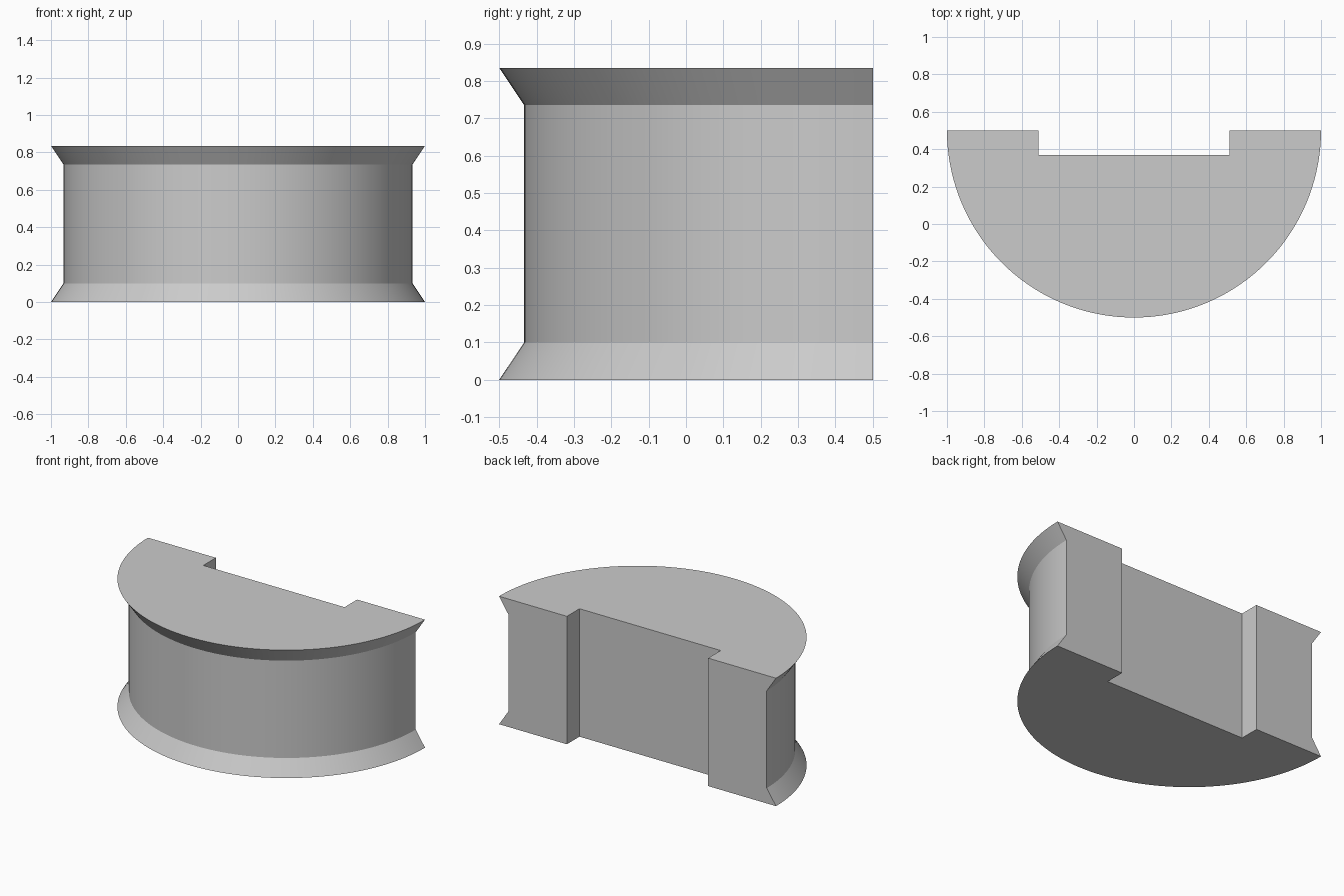
import bpy
import bmesh
import math

cube = bpy.data.objects.get("Cube")
if cube:
    bpy.data.objects.remove(cube, do_unlink=True)

HEIGHT = 0.835
LIP = 0.1            # height of each flared rim
RIM, WALL = 1.0, 0.933
BACK = 0.5           # y of the flat back, also the arc centre
NOTCH_X, NOTCH_Y = 0.51, 0.37
SEGMENTS = 72

# Single plain grey
grey = bpy.data.materials.new("plain grey")
grey.use_nodes = True
colour = (0.6, 0.6, 0.6, 1)
grey.diffuse_color = colour
grey.node_tree.nodes["Principled BSDF"].inputs["Base Color"].default_value = colour


def outline(radius):
    """Half-disc with a rectangular notch in its straight back edge."""
    angles = [math.pi * (1 + i / SEGMENTS) for i in range(SEGMENTS + 1)]
    arc = [(radius * math.cos(a), BACK + radius * math.sin(a)) for a in angles]
    notch = [(NOTCH_X, BACK), (NOTCH_X, NOTCH_Y),
             (-NOTCH_X, NOTCH_Y), (-NOTCH_X, BACK)]
    return arc + notch


# Flared half drum, built from stacked outlines
bm = bmesh.new()
profile = [(RIM, 0), (WALL, LIP), (WALL, HEIGHT - LIP), (RIM, HEIGHT)]
rings = [[bm.verts.new((x, y, z)) for x, y in outline(r)] for r, z in profile]
count = len(rings[0])
for low, high in zip(rings, rings[1:]):
    for i in range(count):
        j = (i + 1) % count
        bm.faces.new((low[i], low[j], high[j], high[i]))

# Flat top and bottom
bm.faces.new(rings[-1])
bm.faces.new(rings[0][::-1])
bmesh.ops.recalc_face_normals(bm, faces=bm.faces)

mesh = bpy.data.meshes.new("half_drum")
bm.to_mesh(mesh)
bm.free()
mesh.materials.append(grey)
drum = bpy.data.objects.new("half_drum", mesh)
bpy.context.collection.objects.link(drum)

# Smooth arc, crisp rims and corners
bpy.ops.object.select_all(action="DESELECT")
drum.select_set(True)
bpy.context.view_layer.objects.active = drum
bpy.ops.object.shade_smooth_by_angle(angle=math.radians(20))
